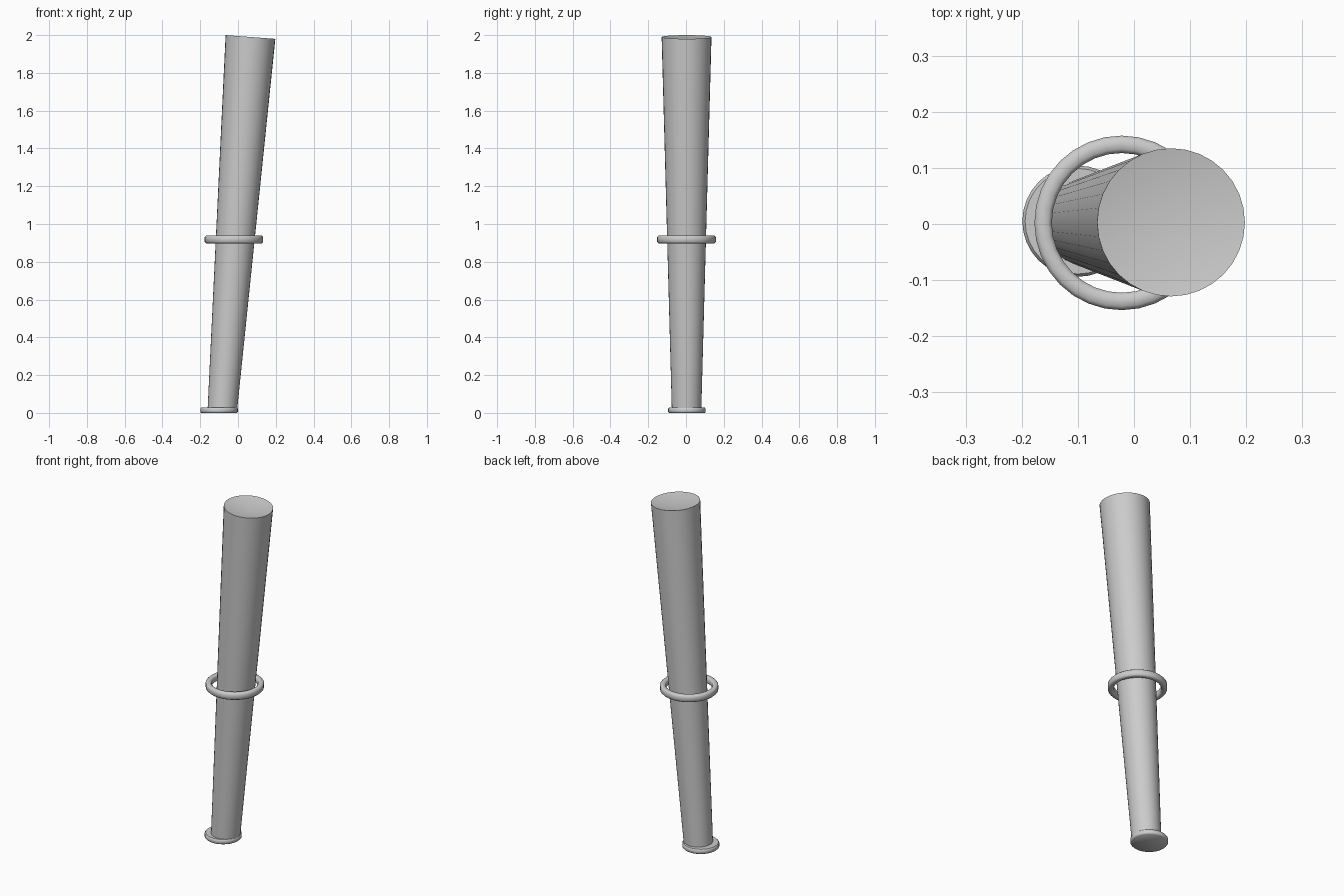
import bpy, bmesh, math
from mathutils import Vector

if "Cube" in bpy.data.objects:
    bpy.data.objects.remove(bpy.data.objects["Cube"])

SEGMENTS = 32


def lathe(name, profile, closed=False, base=(0, 0, 0), axis=(0, 0, 1)):
    """Revolve (radius, height) points about an axis through base."""
    bm = bmesh.new()
    rings = []
    for r, h in profile:
        if r == 0:
            rings.append([bm.verts.new((0, 0, h))] * SEGMENTS)
        else:
            rings.append([bm.verts.new((r * math.cos(a), r * math.sin(a), h))
                          for a in (2 * math.pi * i / SEGMENTS for i in range(SEGMENTS))])
    pairs = list(zip(rings, rings[1:]))
    if closed:
        pairs.append((rings[-1], rings[0]))
    for lo, hi in pairs:
        for i in range(SEGMENTS):
            j = (i + 1) % SEGMENTS
            corners = list(dict.fromkeys([lo[i], lo[j], hi[j], hi[i]]))
            bm.faces.new(corners)
    bmesh.ops.recalc_face_normals(bm, faces=bm.faces)
    mesh = bpy.data.meshes.new(name)
    bm.to_mesh(mesh)
    bm.free()
    obj = bpy.data.objects.new(name, mesh)
    bpy.context.collection.objects.link(obj)
    obj.location = base
    obj.rotation_mode = 'QUATERNION'
    obj.rotation_quaternion = Vector((0, 0, 1)).rotation_difference(Vector(axis))
    bpy.ops.object.select_all(action='DESELECT')
    obj.select_set(True)
    bpy.context.view_layer.objects.active = obj
    bpy.ops.object.shade_smooth_by_angle(angle=math.radians(50))
    return obj


# Leaning tapered shaft with a shallow dished end
foot, tip = Vector((-0.083, 0.003, 0.015)), Vector((0.066, 0.003, 1.99))
length = (tip - foot).length
lathe("shaft", [(0, 0), (0.078, 0), (0.132, length), (0, length - 0.025)],
      base=foot, axis=tip - foot)

# Flat round knob at the foot
lathe("end_knob", [(0, 0), (0.094, 0), (0.099, 0.005), (0.099, 0.022),
                   (0.094, 0.028), (0, 0.028)], base=(-0.1, 0.005, 0))

# Loose level ring around the middle, with a rounded upright section
w, h, c = 0.0155, 0.02, 0.007
section = [(w, -h + c), (w, h - c), (w - c, h), (c - w, h),
           (-w, h - c), (-w, c - h), (c - w, -h), (w - c, -h)]
lathe("ring", [(0.14 + x, z) for x, z in section], closed=True,
      base=(-0.022, 0.002, 0.918))
